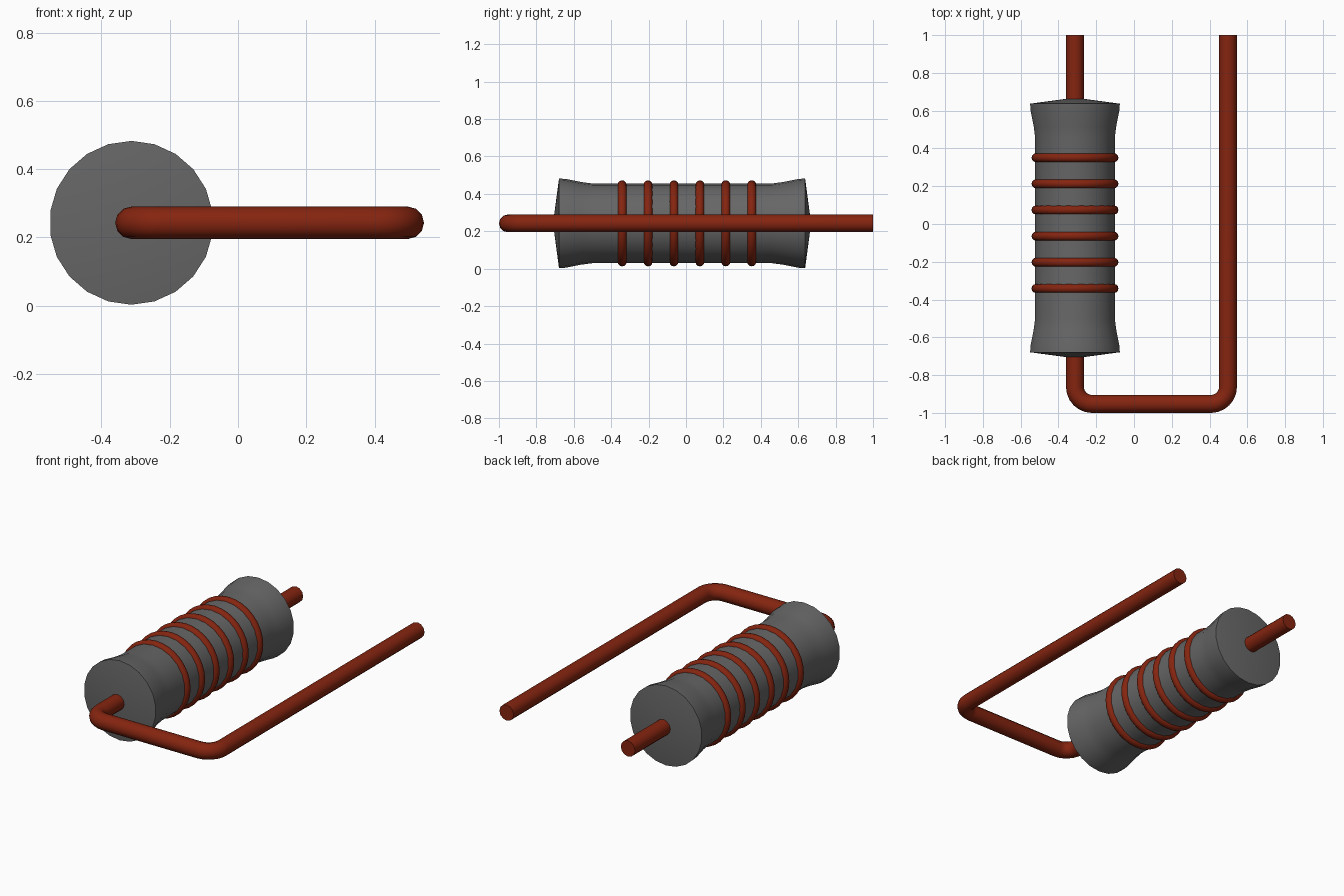
import bpy, bmesh, math
from mathutils import Vector, Matrix

cube = bpy.data.objects.get("Cube")
if cube:
    bpy.data.objects.remove(cube, do_unlink=True)

AXIS_X, AXIS_Z = -0.3125, 0.2425      # long axis of the body
WIRE_R = 0.0475


def material(name, rgb):
    m = bpy.data.materials.new(name)
    m.use_nodes = True
    m.diffuse_color = (*rgb, 1)
    m.node_tree.nodes["Principled BSDF"].inputs["Base Color"].default_value = (*rgb, 1)
    return m


grey = material("dark grey ceramic", (0.133, 0.133, 0.133))
copper = material("red copper", (0.235, 0.018, 0.005))


def smooth(obj):
    bpy.ops.object.select_all(action="DESELECT")
    obj.select_set(True)
    bpy.context.view_layer.objects.active = obj
    bpy.ops.object.shade_smooth_by_angle(angle=math.radians(35))


def lathe(name, profile, sides, mat, closed=False):
    """Revolve (y, radius) points around the body axis."""
    bm = bmesh.new()
    pts = [bm.verts.new((0, y, r)) for y, r in profile]
    edges = [bm.edges.new(p) for p in zip(pts, pts[1:])]
    if closed:
        edges.append(bm.edges.new((pts[-1], pts[0])))
    bmesh.ops.spin(bm, geom=pts + edges, cent=(0, 0, 0), axis=(0, 1, 0),
                   angle=math.tau, steps=sides)
    bmesh.ops.remove_doubles(bm, verts=bm.verts, dist=0.0005)
    bmesh.ops.recalc_face_normals(bm, faces=bm.faces)
    mesh = bpy.data.meshes.new(name)
    bm.to_mesh(mesh)
    bm.free()
    mesh.materials.append(mat)
    obj = bpy.data.objects.new(name, mesh)
    obj.location = (AXIS_X, 0, AXIS_Z)
    bpy.context.collection.objects.link(obj)
    smooth(obj)
    return obj


# Body: waisted barrel with shallow conical ends
MID = -0.021
half = [(0.69, 0), (0.658, 0.24), (0.62, 0.237), (0.54, 0.221), (0.48, 0.213)]
profile = [(MID - y, r) for y, r in half] + [(MID + y, r) for y, r in reversed(half)]
lathe("body", profile, 22, grey)

# Six wire bands around the body
for i in range(6):
    y = 0.005 + (i - 2.5) * 0.1385
    ring = [(y + 0.024 * math.cos(a), 0.206 + 0.024 * math.sin(a))
            for a in (math.tau * k / 12 for k in range(12))]
    lathe(f"band_{i + 1}", ring, 32, copper, closed=True)


# Lead wire: runs through the body, bends twice and returns to the back
def bend(corner, before, after, radius, steps=6):
    """Quarter-circle points replacing a right-angle corner."""
    c, d0, d1 = Vector(corner), Vector(before), Vector(after)
    centre = c + radius * (d1 - d0)
    return [centre + radius * (math.sin(t) * d0 - math.cos(t) * d1)
            for t in (math.pi / 2 * k / steps for k in range(steps + 1))]


FRONT, RETURN_X = -1 + WIRE_R, 0.4975
path = [Vector((AXIS_X, 1, AXIS_Z))]
path += bend((AXIS_X, FRONT, AXIS_Z), (0, -1, 0), (1, 0, 0), 0.09)
path += bend((RETURN_X, FRONT, AXIS_Z), (1, 0, 0), (0, 1, 0), 0.09)
path.append(Vector((RETURN_X, 1, AXIS_Z)))

curve = bpy.data.curves.new("lead_wire", "CURVE")
curve.dimensions = "3D"
curve.bevel_depth = WIRE_R
curve.bevel_resolution = 4
curve.use_fill_caps = True
spline = curve.splines.new("POLY")
spline.points.add(len(path) - 1)
for point, co in zip(spline.points, path):
    point.co = (*co, 1)
curve.materials.append(copper)
wire = bpy.data.objects.new("lead_wire", curve)
bpy.context.collection.objects.link(wire)
bpy.ops.object.select_all(action="DESELECT")
wire.select_set(True)
bpy.context.view_layer.objects.active = wire
bpy.ops.object.convert(target="MESH")
wire = bpy.context.object
bm = bmesh.new()
bm.from_mesh(wire.data)
bmesh.ops.remove_doubles(bm, verts=bm.verts, dist=0.0005)
bmesh.ops.recalc_face_normals(bm, faces=bm.faces)
bm.to_mesh(wire.data)
bm.free()
smooth(wire)
